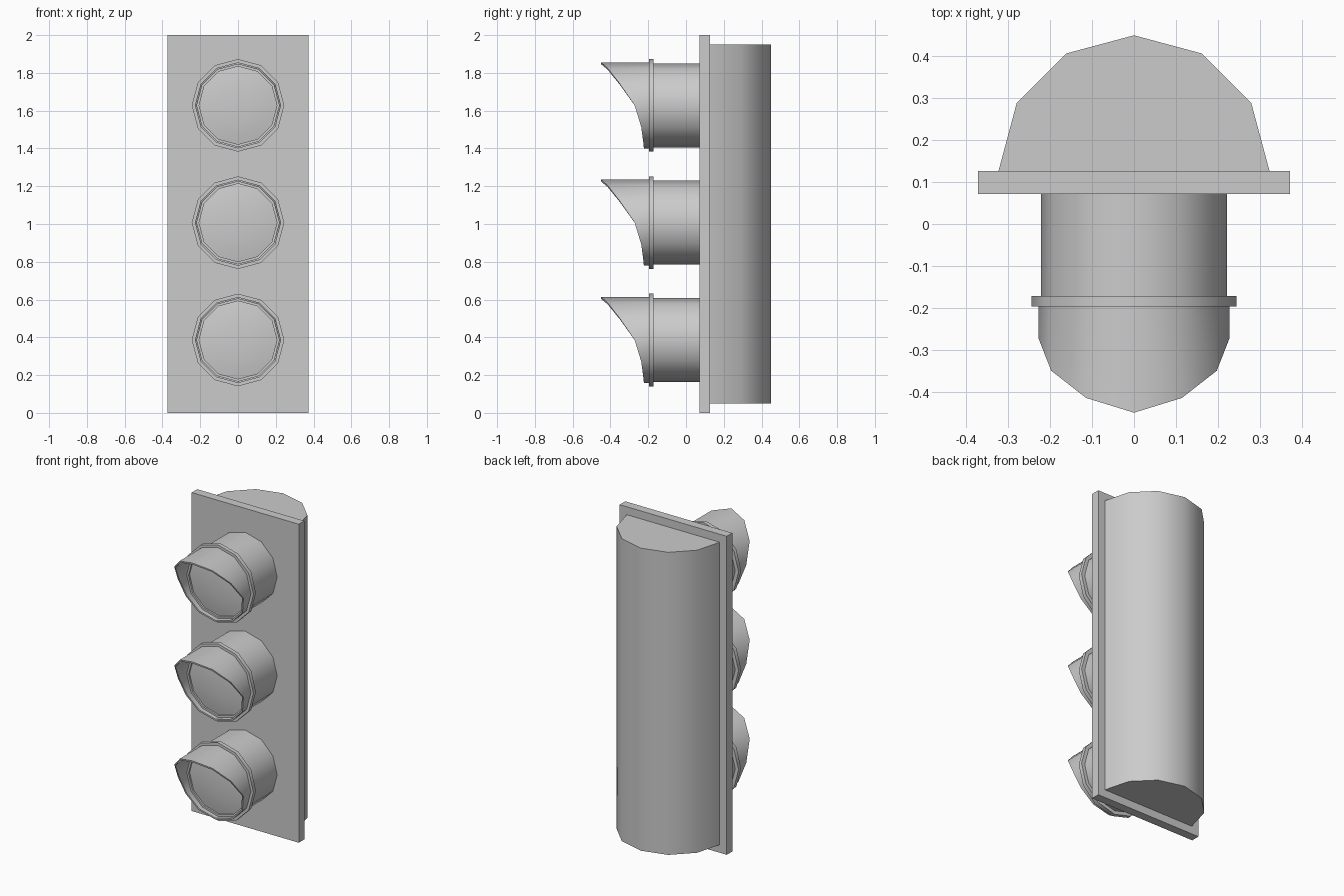
import bpy, bmesh
from math import sin, cos, pi, radians

if "Cube" in bpy.data.objects:
    bpy.data.objects.remove(bpy.data.objects["Cube"])

SIDES = 12


def finish(name, bm, smooth=40):
    bmesh.ops.recalc_face_normals(bm, faces=bm.faces[:])
    me = bpy.data.meshes.new(name)
    bm.to_mesh(me)
    bm.free()
    ob = bpy.data.objects.new(name, me)
    bpy.context.collection.objects.link(ob)
    bpy.ops.object.select_all(action='DESELECT')
    ob.select_set(True)
    bpy.context.view_layer.objects.active = ob
    bpy.ops.object.shade_smooth_by_angle(angle=radians(smooth))
    return ob


def prism(name, outline, z0, z1):
    """Extrude an (x, y) outline upwards."""
    bm = bmesh.new()
    face = bm.faces.new([bm.verts.new((x, y, z0)) for x, y in outline])
    new = bmesh.ops.extrude_face_region(bm, geom=[face])['geom']
    verts = [g for g in new if isinstance(g, bmesh.types.BMVert)]
    bmesh.ops.translate(bm, verts=verts, vec=(0, 0, z1 - z0))
    return finish(name, bm)


def loops(name, rows, zc, closed=False, cap_end=False):
    """Join 12-sided loops about the y axis; each row is (radius, y or list of y)."""
    bm = bmesh.new()
    rings = []
    for r, y in rows:
        ys = y if isinstance(y, list) else [y] * SIDES
        rings.append([bm.verts.new((r * sin(2 * pi * i / SIDES), ys[i],
                                    zc + r * cos(2 * pi * i / SIDES)))
                      for i in range(SIDES)])
    pairs = list(zip(rings, rings[1:]))
    if closed:
        pairs.append((rings[-1], rings[0]))
    for a, b in pairs:
        for i in range(SIDES):
            j = (i + 1) % SIDES
            bm.faces.new((a[i], a[j], b[j], b[i]))
    if cap_end:
        bm.faces.new(rings[-1])
    return finish(name, bm)


# Flat backing plate
prism("backing_plate", [(-.372, .072), (.372, .072), (.372, .127), (-.372, .127)], 0, 2)

# Half-round rear housing
prism("rear_housing", [(.323 * cos(pi * i / 6), .127 + .323 * sin(pi * i / 6))
                       for i in range(7)], .05, 1.95)

# Visor front edge, from the top round to the bottom
half = [-.45, -.415, -.35, -.272, -.237, -.226, -.223]
edge = half + half[-2:0:-1]

for n, z in enumerate((.386, 1.007, 1.628), 1):
    # Lamp barrel
    loops(f"lamp_barrel_{n}", [(.222, .075), (.222, -.185)], z)
    # Collar ring
    loops(f"collar_ring_{n}", [(.206, -.172), (.245, -.172), (.245, -.197), (.206, -.197)],
          z, closed=True)
    # Gently domed lens
    loops(f"lens_{n}", [(.21, -.185), (.16, -.194), (.1, -.2), (.04, -.203)], z, cap_end=True)
    # Swept sun visor
    loops(f"visor_{n}", [(.228, -.19), (.228, edge), (.218, edge), (.218, -.19)],
          z, closed=True)
